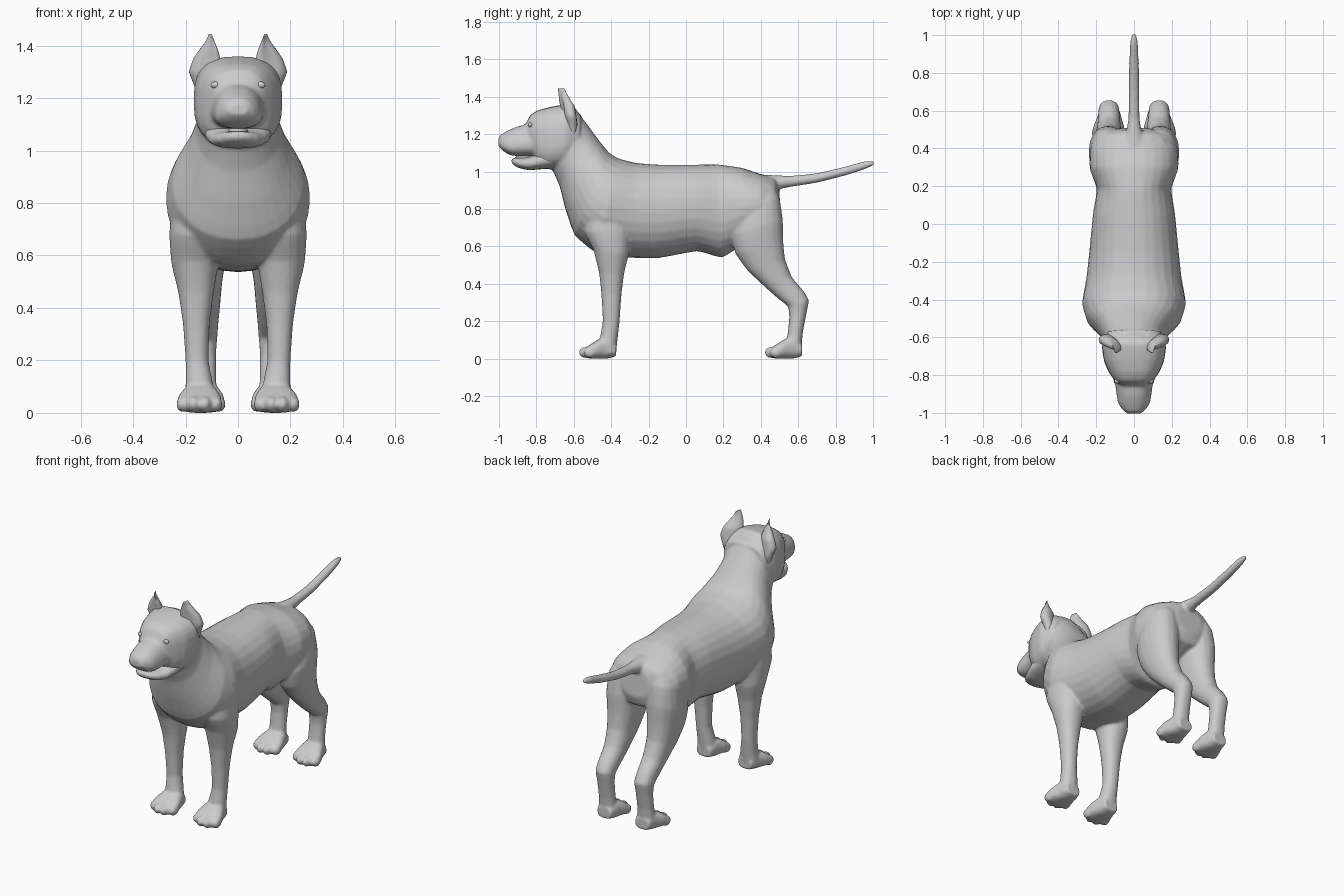
import bpy, bmesh, math
from mathutils import Vector, Matrix

grey = bpy.data.materials.new("coat_grey")
grey.diffuse_color = (0.6, 0.6, 0.6, 1)


def refine(rows, steps=3):
    """Add rows between the given ones along a gentle spline."""
    out = []
    for k in range(len(rows) - 1):
        p = [rows[max(0, min(len(rows) - 1, k + j))] for j in (-1, 0, 1, 2)]
        for i in range(steps):
            t = i / steps
            h = t * t * (3 - 2 * t)
            m0, m1 = t * (1 - t) ** 2 * .35, t * t * (t - 1) * .35
            out.append([b + (c - b) * (.5 * h + .5 * t) + m0 * (c - a) * .5 + m1 * (d - b) * .5
                        for a, b, c, d in zip(*p)])
    return out + [rows[-1]]


def loft(bm, sections, n=20, power=2.3, side=1, dent=0.0, taper=0.0, skew=0.0):
    """Skin rings; each is low (y, z), high (y, z), left x, right x."""
    rings = []
    for y0, z0, y1, z1, xa, xb in refine(sections):
        ring = []
        for i in range(n):
            a = 2 * math.pi * i / n
            c = math.copysign(abs(math.cos(a)) ** (2 / power), math.cos(a))
            s = math.copysign(abs(math.sin(a)) ** (2 / power), math.sin(a))
            if s < 0:
                s += dent * (1 - abs(c))
            t = (s + 1) / 2
            x = (xa + xb) / 2 + c * (1 - taper * s) * (xb - xa) / 2
            ring.append(bm.verts.new((side * x, y0 + (y1 - y0) * t + skew * c,
                                      z0 + (z1 - z0) * t)))
        rings.append(ring)
    faces = [bm.faces.new((p[i], p[(i + 1) % n], q[(i + 1) % n], q[i]))
             for p, q in zip(rings, rings[1:]) for i in range(n)]
    faces += [bm.faces.new(rings[0]), bm.faces.new(rings[-1])]
    bmesh.ops.recalc_face_normals(bm, faces=faces)


def ball(bm, center, size):
    m = Matrix.Translation(Vector(center)) @ Matrix.Diagonal((*size, 1))
    bmesh.ops.create_uvsphere(bm, u_segments=14, v_segments=8, radius=1, matrix=m)


def central(rows):
    return [(a, b, c, d, -w, w) for a, b, c, d, w in rows]


def finish(name, bm, voxel=0, rounds=0):
    me = bpy.data.meshes.new(name)
    bm.to_mesh(me)
    bm.free()
    me.materials.append(grey)
    ob = bpy.data.objects.new(name, me)
    bpy.context.collection.objects.link(ob)
    if voxel:
        r = ob.modifiers.new("fuse", 'REMESH')
        r.mode, r.voxel_size, r.use_smooth_shade = 'VOXEL', voxel, True
        s = ob.modifiers.new("soften", 'SMOOTH')
        s.factor, s.iterations = 0.5, rounds
    for p in me.polygons:
        p.use_smooth = True
    return ob


body = bmesh.new()

# torso and neck
loft(body, central([
    (.51, .76, .495, .93, .09), (.487, .70, .47, .965, .175),
    (.40, .66, .40, .987, .23), (.29, .60, .30, 1.02, .235),
    (.19, .54, .18, 1.037, .197), (.06, .575, .05, 1.037, .217),
    (-.15, .537, -.15, 1.037, .237), (-.30, .54, -.27, 1.047, .252),
    (-.48, .565, -.36, 1.07, .275), (-.595, .66, -.41, 1.10, .25),
    (-.645, .80, -.46, 1.16, .195), (-.675, .92, -.51, 1.228, .16),
    (-.71, 1.0, -.56, 1.295, .15), (-.74, 1.04, -.60, 1.35, .145)]), 28, 2.15)

# skull and muzzle
loft(body, central([
    (-.58, 1.06, -.56, 1.30, .14), (-.66, 1.02, -.63, 1.36, .17),
    (-.74, 1.012, -.72, 1.347, .158), (-.79, 1.03, -.785, 1.33, .132),
    (-.82, 1.08, -.83, 1.305, .105), (-.835, 1.10, -.86, 1.25, .08)]), 28, 2.7)
loft(body, central([
    (-.74, 1.085, -.77, 1.27, .125), (-.82, 1.083, -.84, 1.258, .10),
    (-.90, 1.083, -.91, 1.238, .09), (-.94, 1.088, -.955, 1.218, .083),
    (-.975, 1.108, -.99, 1.198, .062), (-1.003, 1.135, -1.003, 1.178, .035)]),
     28, 2.4, taper=.18)

# tail
loft(body, central([
    (.42, .88, .42, .985, .07), (.49, .903, .49, .98, .042),
    (.56, .918, .56, .978, .03), (.70, .94, .70, .992, .028),
    (.85, .978, .85, 1.027, .026), (.95, 1.01, .95, 1.055, .022),
    (1.003, 1.032, 1.003, 1.057, .013)]), 14, 2)

front_leg = [
    (-.48, .94, -.34, .94, .05, .19), (-.54, .80, -.29, .80, .05, .25),
    (-.545, .68, -.295, .68, .06, .262),
    (-.495, .58, -.305, .56, .075, .254), (-.465, .46, -.33, .46, .092, .228),
    (-.452, .34, -.345, .34, .108, .21), (-.445, .20, -.355, .20, .112, .20),
    (-.46, .11, -.365, .11, .095, .20), (-.47, .04, -.375, .02, .085, .205)]
hind_leg = [
    (.30, .92, .46, .94, .04, .17), (.265, .81, .50, .86, .035, .225),
    (.24, .66, .518, .74, .035, .24),
    (.265, .56, .52, .63, .045, .228), (.33, .47, .53, .53, .06, .212),
    (.42, .385, .567, .435, .068, .197), (.50, .315, .63, .36, .075, .19),
    (.545, .28, .657, .31, .078, .188), (.552, .22, .645, .245, .083, .182),
    (.543, .13, .625, .14, .083, .182), (.53, .05, .615, .03, .078, .19)]
# paw rows: distance behind the toe tips, bottom, top, inner x, outer x
paw = [(.185, .012, .08, .095, .19), (.135, .0, .12, .08, .205),
       (.08, .0, .098, .064, .228), (.04, .0, .072, .062, .234),
       (.015, .01, .055, .08, .215)]

for side in (1, -1):
    for leg, tip, shift in ((front_leg, -.558, 0), (hind_leg, .436, -.012)):
        loft(body, leg, 20, 2.2, side)
        loft(body, [(tip + d, a, tip + d, b, p + shift, q + shift)
                    for d, a, b, p, q in paw], 18, 2.6, side)
        # toes
        for x, back in ((.083, .045), (.126, .018), (.17, .018), (.212, .045)):
            ball(body, (side * (x + shift), tip + back, .033), (.024, .034, .03))
finish("body", body, .0085, 5)

# lower jaw, with the lip rising at the mouth corners
jaw = bmesh.new()
loft(jaw, central([
    (-.70, 1.02, -.70, 1.13, .13), (-.78, 1.012, -.78, 1.105, .124),
    (-.84, 1.008, -.84, 1.078, .105), (-.89, 1.018, -.89, 1.073, .08),
    (-.92, 1.034, -.92, 1.073, .05), (-.932, 1.046, -.932, 1.066, .025)]), 20, 2.5)
finish("lower_jaw", jaw, .007, 3)

# tongue
tongue = bmesh.new()
ball(tongue, (0, -.86, 1.076), (.04, .055, .012))
finish("tongue", tongue)

for side, tag in ((1, "left"), (-1, "right")):
    # pricked ear, hollow at the front
    ear = bmesh.new()
    loft(ear, [(-.65, 1.19, -.60, 1.19, .09, .15), (-.66, 1.25, -.585, 1.25, .075, .168),
               (-.672, 1.30, -.59, 1.30, .068, .187), (-.678, 1.35, -.60, 1.35, .068, .17),
               (-.68, 1.385, -.62, 1.38, .076, .148),
               (-.677, 1.415, -.64, 1.41, .088, .126), (-.67, 1.445, -.662, 1.44, .10, .111)],
         16, 2, side, .6, skew=.018)
    finish(tag + "_ear", ear)
    # eye
    eye = bmesh.new()
    ball(eye, (side * .087, -.832, 1.25), (.018, .012, .013))
    finish(tag + "_eye", eye)
